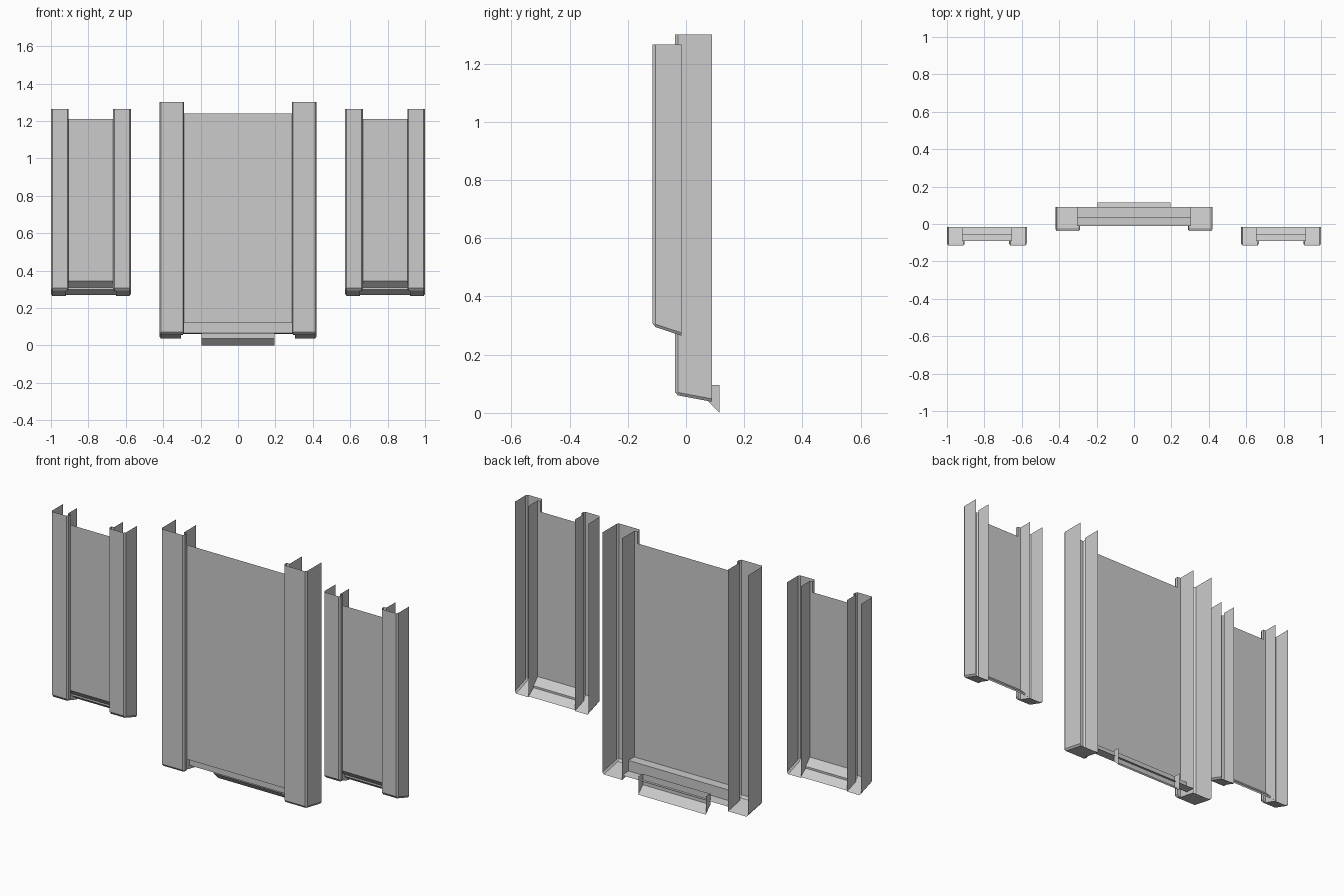
import bpy, bmesh

if "Cube" in bpy.data.objects:
    bpy.data.objects.remove(bpy.data.objects["Cube"])


def make_object(name, bm):
    bmesh.ops.recalc_face_normals(bm, faces=bm.faces[:])
    mesh = bpy.data.meshes.new(name)
    bm.to_mesh(mesh)
    bm.free()
    obj = bpy.data.objects.new(name, mesh)
    bpy.context.collection.objects.link(obj)
    return obj


def sheet(name, profile, x0, x1):
    """Extrude an open (y, z) profile along x."""
    bm = bmesh.new()
    a = [bm.verts.new((x0, y, z)) for y, z in profile]
    b = [bm.verts.new((x1, y, z)) for y, z in profile]
    for i in range(len(profile) - 1):
        bm.faces.new((a[i], a[i + 1], b[i + 1], b[i]))
    return make_object(name, bm)


def column(name, x_out, x_in, step, y_front, y_step, y_back, z_front, z_back, z_top, c=0.01):
    """Channel open at the back and top, chamfered, with a sloping floor."""
    s = 1 if x_in > x_out else -1
    width = abs(x_in - x_out)
    u_path = [(0, y_back), (0, y_front + c), (c * 0.7, y_front), (width - c * 0.7, y_front),
              (width, y_front + c), (width, y_step), (width - step, y_step), (width - step, y_back)]

    def floor(y):
        return z_back + (z_front - z_back) * (y_back - y) / (y_back - y_front)

    bm = bmesh.new()
    top = [bm.verts.new((x_out + s * u, y, z_top)) for u, y in u_path]
    low = [bm.verts.new((x_out + s * u, y, floor(y) + c)) for u, y in u_path]
    base = []
    for u, y in u_path:
        y2 = max(y, y_front + c)
        u2 = min(max(u, c * 0.7), width - c * 0.7)
        base.append(bm.verts.new((x_out + s * u2, y2, floor(y2))))
    for upper, lower in ((top, low), (low, base)):
        for i in range(len(u_path) - 1):
            bm.faces.new((upper[i], upper[i + 1], lower[i + 1], lower[i]))
    bmesh.ops.remove_doubles(bm, verts=bm.verts[:], dist=1e-5)
    bm.faces.new([v for v in dict.fromkeys(base) if v.is_valid])
    return make_object(name, bm)


# Central bay: two columns and a recessed panel with a stepped foot
for side, label in ((-1, "left"), (1, "right")):
    column("centre_column_" + label, side * 0.42, side * 0.288, 0.018,
           -0.038, -0.01, 0.09, 0.062, 0.038, 1.30)
sheet("centre_panel", [(-0.01, 1.24), (-0.01, 0.12), (0.038, 0.12), (0.038, 0.065), (0.09, 0.062)],
      -0.306, 0.306)

# Side bays: narrower columns with a panel and a sloping two-step foot
for side, label in ((-1, "left"), (1, "right")):
    outer = ("outer", 1.0, 0.905, 0.015)
    inner = ("inner", 0.573, 0.668, 0.015)
    for part, x_out, x_in, step in (outer, inner):
        column("%s_bay_%s_column" % (label, part), side * x_out, side * x_in, step,
               -0.115, -0.09, -0.015, 0.298, 0.265, 1.265)
    sheet(label + "_bay_panel",
          [(-0.09, 1.21), (-0.09, 0.345), (-0.055, 0.31), (-0.055, 0.30), (-0.015, 0.27)],
          side * 0.653, side * 0.92)

# Lip under the central bay, open at the back
lip_profile = [(0.078, 0.095), (0.078, 0.038), (0.115, 0.0)]
sheet("bottom_lip", lip_profile, -0.195, 0.195)
for side, label in ((-1, "left"), (1, "right")):
    bm = bmesh.new()
    bm.faces.new([bm.verts.new((side * 0.195, y, z)) for y, z in lip_profile + [(0.115, 0.095)]])
    make_object("lip_end_" + label, bm)
